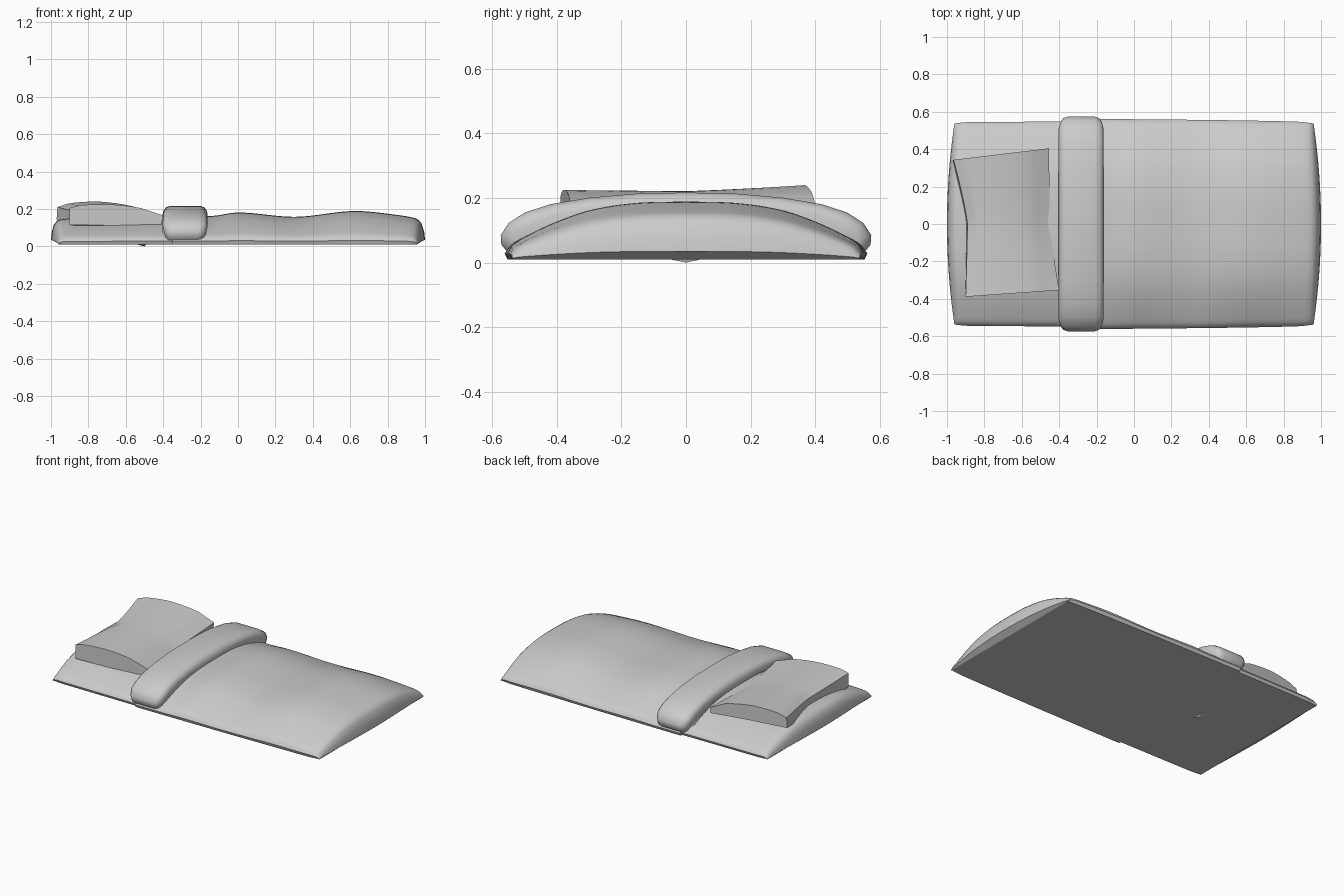
import bpy, bmesh, math
from mathutils import Vector

if "Cube" in bpy.data.objects:
    bpy.data.objects.remove(bpy.data.objects["Cube"])


def curve(pts, t):
    """Smooth monotone-ish interpolation through (key, value) points."""
    if t <= pts[0][0]:
        return pts[0][1]
    for i in range(len(pts) - 1):
        (a, p), (b, q) = pts[i], pts[i + 1]
        if t <= b:
            def slope(j):
                if j == 0 or j == len(pts) - 1:
                    k = min(j, len(pts) - 2)
                    return (pts[k + 1][1] - pts[k][1]) / (pts[k + 1][0] - pts[k][0])
                l = (pts[j][1] - pts[j - 1][1]) / (pts[j][0] - pts[j - 1][0])
                r = (pts[j + 1][1] - pts[j][1]) / (pts[j + 1][0] - pts[j][0])
                return 0 if l * r <= 0 else 2 * l * r / (l + r)
            h = b - a
            s = (t - a) / h
            return ((2*s**3 - 3*s**2 + 1) * p + (s**3 - 2*s**2 + s) * h * slope(i)
                    + (3*s**2 - 2*s**3) * q + (s**3 - s**2) * h * slope(i + 1))
    return pts[-1][1]


def loft(name, rings, angle=40):
    """Skin a list of closed rings and cap both ends."""
    bm = bmesh.new()
    rows = [[bm.verts.new(p) for p in ring] for ring in rings]
    n = len(rows[0])
    for a, b in zip(rows, rows[1:]):
        for i in range(n):
            bm.faces.new((a[i], a[(i + 1) % n], b[(i + 1) % n], b[i]))
    bm.faces.new(rows[0])
    bm.faces.new(rows[-1])
    bmesh.ops.recalc_face_normals(bm, faces=bm.faces)
    me = bpy.data.meshes.new(name)
    bm.to_mesh(me)
    bm.free()
    ob = bpy.data.objects.new(name, me)
    bpy.context.collection.objects.link(ob)
    bpy.ops.object.select_all(action='DESELECT')
    ob.select_set(True)
    bpy.context.view_layer.objects.active = ob
    bpy.ops.object.shade_smooth_by_angle(angle=math.radians(angle))
    return ob


# Domed cross-section: share of half width -> share of height
DOME = [(0, 1), (.2, .99), (.36, .95), (.54, .85), (.72, .66), (.88, .43), (.97, .26), (1, .12)]
BASE = .01


def dome_ring(x, half, height):
    ring = []
    for i in range(-24, 25):
        f = math.sin(i / 24 * math.pi / 2)
        bow = .04 * f * f * max(0, (abs(x) - .75) / .25)
        ring.append((x - math.copysign(bow, x), half * f,
                     BASE + (height - BASE) * curve(DOME, abs(f))))
    end = math.copysign(.04 * max(0, (abs(x) - .75) / .25), x)
    ring.append((x - end, half * .985, BASE))
    ring.append((x - end, -half * .985, BASE))
    return ring


def padded_slab(name, heights, widths):
    xs = set(h[0] for h in heights)
    lo, hi = min(xs), max(xs)
    xs |= {lo + (hi - lo) * i / 40 for i in range(41)}
    loft(name, [dome_ring(x, curve(widths, x), curve(heights, x)) for x in sorted(xs)])


# Mattress
padded_slab("mattress",
            [(-1, .035), (-.995, .08), (-.985, .115), (-.965, .14), (-.9, .15), (-.5, .155),
             (-.15, .154), (0, .172), (.3, .15), (.63, .18), (.85, .16), (.95, .14),
             (.975, .11), (.985, .04)],
            [(-1, .538), (-.9, .545), (0, .548), (.9, .54), (1, .535)])

# Blanket over the lower part
padded_slab("blanket",
            [(-.35, .165), (-.15, .162), (0, .181), (.3, .158), (.63, .189), (.85, .168),
             (.95, .150), (.98, .125), (.995, .08), (1, .035)],
            [(-.35, .562), (0, .56), (.9, .547), (1, .538)])

# Turned-back blanket fold, an arched strip with rounded edges
half_outer = [(0, .217), (.15, .214), (.3, .201), (.42, .181), (.50, .155), (.55, .122),
              (.574, .085), (.572, .055), (.555, .035)]
half_inner = [(.53, .04), (.50, .07), (.40, .11), (.27, .145), (.12, .155)]
half = half_outer + half_inner
profile = half + [(0, .157)] + [(-y, z) for y, z in reversed(half) if y > 0]
fold_rings = []
cy, cz = 0, .1
STEPS = [(-.403, .045), (-.398, .025), (-.385, .008), (-.36, 0),
         (-.205, 0), (-.18, .008), (-.167, .025), (-.162, .045)]
for x, inset in STEPS:
    ring = []
    for y, z in profile:
        # inset only the visible outer skin, and narrow the hanging ends
        outer = any(abs(abs(y) - a) < 1e-6 and abs(z - b) < 1e-6 for a, b in half_outer)
        d = Vector((y * .35, .12)).normalized() if abs(y) < .52 else Vector((math.copysign(1, y), .3)).normalized()
        k = inset if outer else 0
        pinch = 1 - .22 * max(0, (.11 - z) / .08) * (abs(y) > .5)
        ring.append((-.2825 + (x + .2825) * pinch, y - d.x * k, z - d.y * k))
    fold_rings.append(ring)
fold = loft("blanket_fold", fold_rings, 60)

# Pillow: three sections (x, z) blended along the width
front = [(-.90, .115), (-.65, .112), (-.41, .112), (-.40, .165), (-.52, .205),
         (-.70, .225), (-.85, .218), (-.90, .205)]
middle = [(-.90, .10), (-.70, .05), (-.50, .0), (-.45, .15), (-.55, .195),
          (-.70, .22), (-.84, .216), (-.89, .19)]
back = [(-.97, .145), (-.70, .14), (-.46, .13), (-.455, .165), (-.56, .213),
        (-.75, .24), (-.91, .228), (-.965, .21)]
pillow_rings = []
for j in range(-8, 9):
    t = j / 8
    end = back if t > 0 else front
    k = abs(t) ** 1.2
    sect = [Vector(m).lerp(Vector(e), k) for m, e in zip(middle, end)]
    ring = []
    for i, p in enumerate(sect):
        q = sect[(i + 1) % 8]
        before, after = sect[i - 1], sect[(i + 2) % 8]
        for s in (0, .25, .5, .75):
            v = p.lerp(q, s)
            if 3 < i < 6:  # soften the arched top
                v = v + (p + q - before - after) * (s * (1 - s) * .25)
            y = .375 * t + (.12 if t > 0 else .07) * abs(t) * (v.x + .7)
            ring.append((v.x, y, v.y))
    pillow_rings.append(ring)
loft("pillow", pillow_rings, 40)
